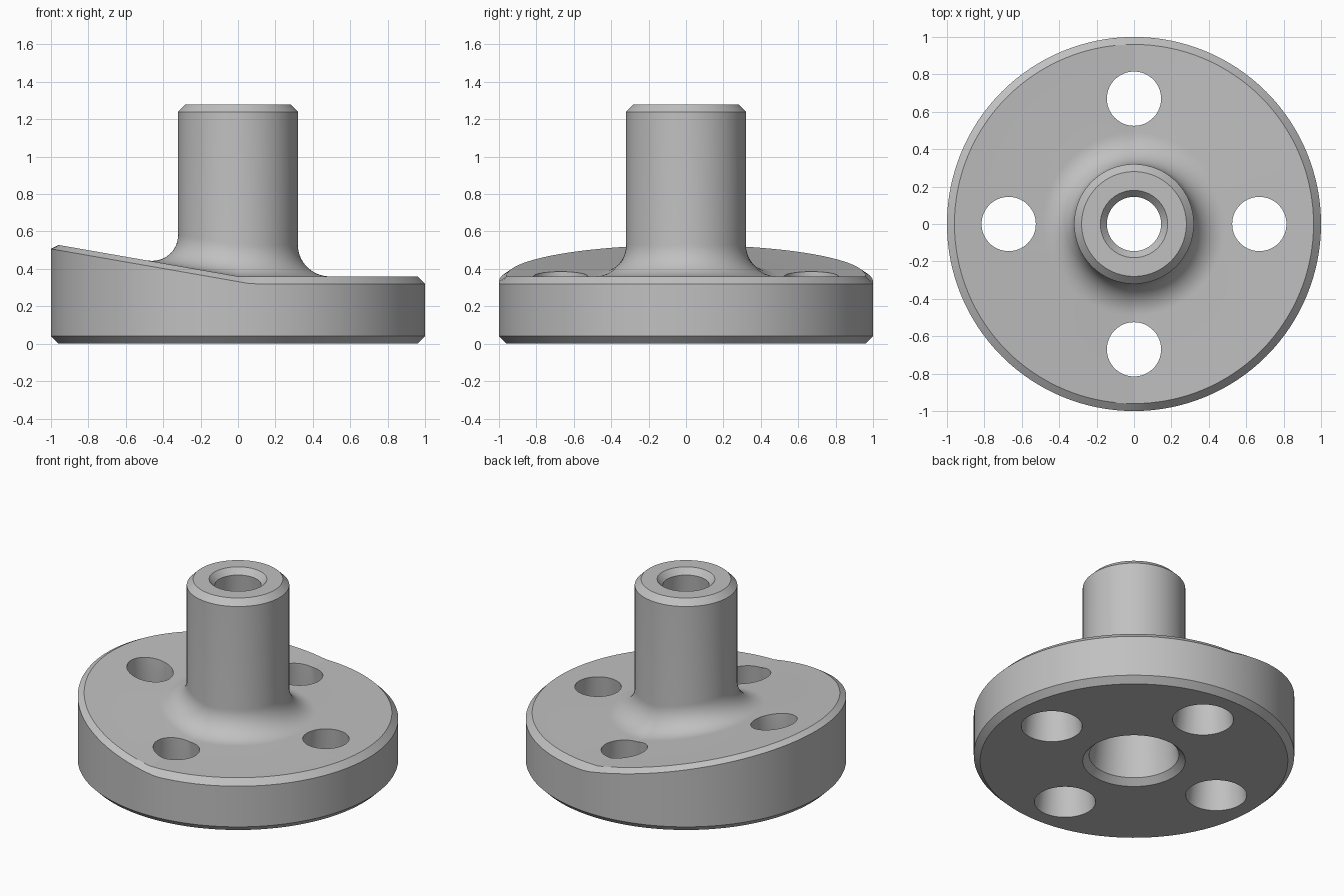
import bpy, bmesh, math

old = bpy.data.objects.get("Cube")
if old:
    bpy.data.objects.remove(old, do_unlink=True)

SEGMENTS = 128
SLOPE = 0.175     # rise of the inclined half of the flange
TOP = 0.36        # height of the level half
FILLET = 0.17
SHAFT = 0.32

grey = bpy.data.materials.new("machined grey")
grey.use_nodes = True
colour = (0.53, 0.53, 0.53, 1)
grey.diffuse_color = colour
grey.node_tree.nodes["Principled BSDF"].inputs["Base Color"].default_value = colour


def make_object(name, bm):
    bmesh.ops.recalc_face_normals(bm, faces=bm.faces)
    mesh = bpy.data.meshes.new(name)
    bm.to_mesh(mesh)
    bm.free()
    obj = bpy.data.objects.new(name, mesh)
    bpy.context.collection.objects.link(obj)
    mesh.materials.append(grey)
    return obj


def ring(bm, radius, z, ramp=None, cx=0, cy=0, count=SEGMENTS):
    """Circle of vertices; ramp (an offset) lifts it along the incline."""
    verts = []
    for i in range(count):
        a = math.tau * i / count
        x, y = radius * math.cos(a), radius * math.sin(a)
        lift = 0 if ramp is None else max(0, ramp - SLOPE * x)
        verts.append(bm.verts.new((cx + x, cy + y, z + lift)))
    return verts


def bridge(bm, a, b):
    for i in range(len(a)):
        j = (i + 1) % len(a)
        bm.faces.new((a[i], a[j], b[j], b[i]))


# Flange, filleted shaft and tapered bore as one closed section: radius, z, ramp
profile = [(0.32, 0, None), (0.96, 0, None), (1, 0.04, None),
           (1, 0.32, 0.012), (0.96, TOP, 0)]
steps = 16
for i in range(steps + 1):
    a = math.pi / 2 * i / steps
    profile.append((SHAFT + FILLET * (1 - math.sin(a)),
                    TOP + FILLET * (1 - math.cos(a)), 0))
profile += [(SHAFT, 1.24, None), (0.28, 1.28, None), (0.18, 1.28, None),
            (0.145, 1.24, None), (0.28, 0.04, None)]

bm = bmesh.new()
rings = [ring(bm, *p) for p in profile]
for i, r in enumerate(rings):
    bridge(bm, r, rings[(i + 1) % len(rings)])
flange = make_object("flanged_hub", bm)

# Four drafted bolt holes, wider at the underside
for k in range(4):
    angle = k * math.pi / 2
    cx, cy = 0.67 * math.cos(angle), 0.67 * math.sin(angle)
    bm = bmesh.new()
    sections = [ring(bm, r, z, None, cx, cy, 64)
                for r, z in ((0.203, -0.1), (0.145, TOP), (0.145, 0.8))]
    bridge(bm, sections[0], sections[1])
    bridge(bm, sections[1], sections[2])
    bm.faces.new(sections[0])
    bm.faces.new(sections[2])
    cutter = make_object("bolt_hole_cutter", bm)
    cutter.hide_render = True
    mod = flange.modifiers.new("bolt_hole", "BOOLEAN")
    mod.operation = "DIFFERENCE"
    mod.solver = "EXACT"
    mod.object = cutter
    bpy.context.view_layer.objects.active = flange
    bpy.ops.object.modifier_apply(modifier=mod.name)
    bpy.data.objects.remove(cutter, do_unlink=True)

# Smooth round walls, crisp chamfers and fold
bpy.ops.object.select_all(action="DESELECT")
flange.select_set(True)
bpy.context.view_layer.objects.active = flange
bpy.ops.object.shade_smooth_by_angle(angle=math.radians(8.5))
